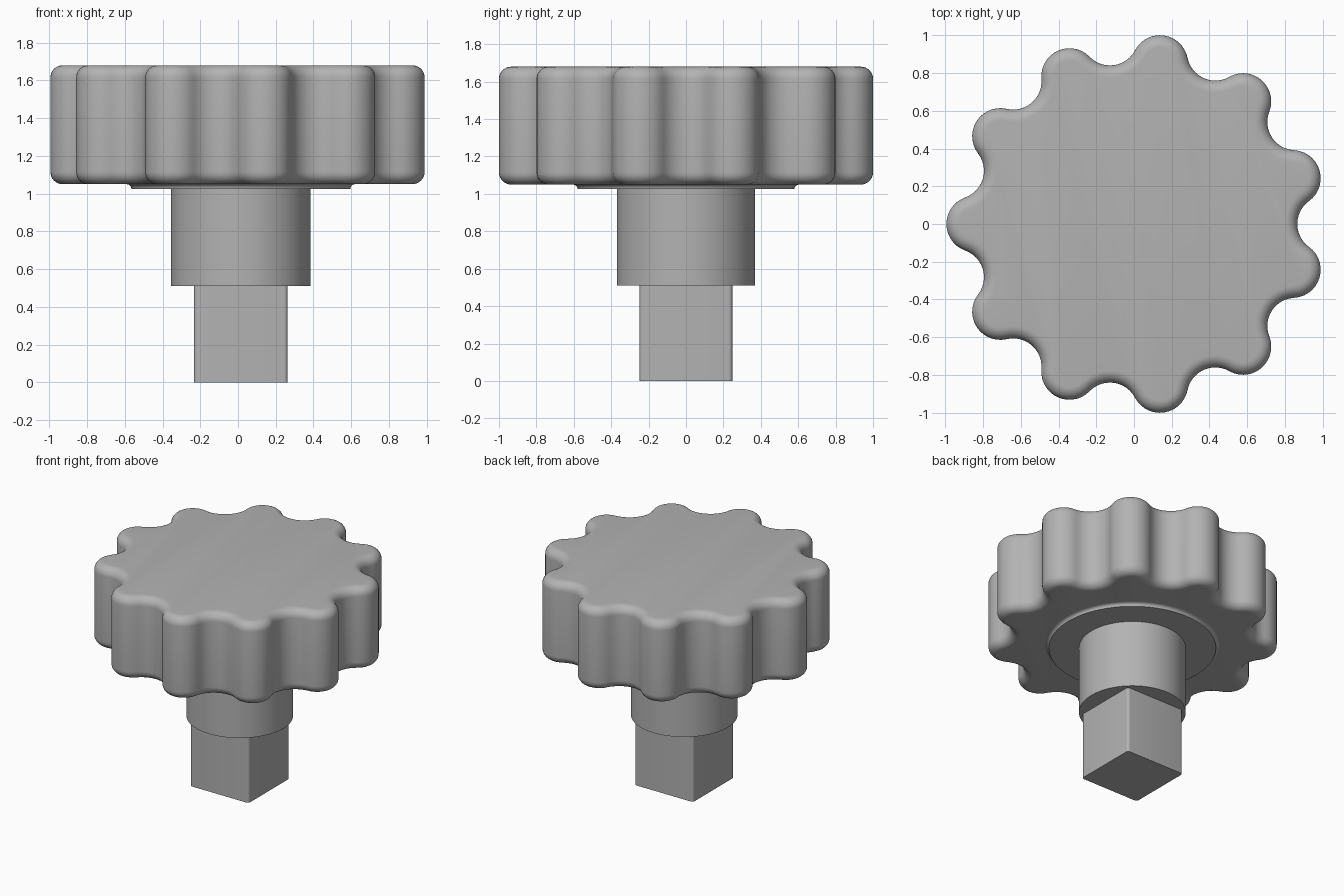
import bpy
import bmesh
from math import sin, cos, pi, atan2, hypot, radians

cube = bpy.data.objects.get("Cube")
if cube:
    bpy.data.objects.remove(cube, do_unlink=True)

CX = 0.015  # axis of the knob, so that the uneven lobes are centred

grey = bpy.data.materials.new("plain grey")
grey.use_nodes = True
COLOUR = (0.45, 0.45, 0.45, 1)
grey.diffuse_color = COLOUR
grey.node_tree.nodes["Principled BSDF"].inputs["Base Color"].default_value = COLOUR


def loft(name, rings, cap_bottom=True, cap_top=False):
    """Skin a stack of (outline, height) rings, listed from bottom to top."""
    bm = bmesh.new()
    loops = [[bm.verts.new((x + CX, y, z)) for x, y in pts] for pts, z in rings]
    for low, high in zip(loops, loops[1:]):
        n = len(low)
        for i in range(n):
            j = (i + 1) % n
            bm.faces.new((low[i], low[j], high[j], high[i]))
    if cap_bottom:
        bm.faces.new(loops[0][::-1])
    if cap_top:
        bm.faces.new(loops[-1])
    mesh = bpy.data.meshes.new(name)
    bm.to_mesh(mesh)
    bm.free()
    mesh.materials.append(grey)
    obj = bpy.data.objects.new(name, mesh)
    bpy.context.collection.objects.link(obj)
    bpy.ops.object.select_all(action="DESELECT")
    obj.select_set(True)
    bpy.context.view_layer.objects.active = obj
    bpy.ops.object.shade_smooth_by_angle(angle=radians(35))
    return obj


def arc(cx, cy, r, start, end, steps):
    angles = [start + (end - start) * i / steps for i in range(steps + 1)]
    return [(cx + r * cos(a), cy + r * sin(a)) for a in angles]


def circle(r, steps=96):
    return arc(0, 0, r, 0, 2 * pi, steps)[:-1]


# Scalloped outline: convex lobes joined by tangent concave valleys
LOBES = 11
LOBE_DIST, LOBE_R = 0.86, 0.149
VALLEY_DIST = 1.0
HALF = pi / LOBES
dx, dy = VALLEY_DIST * cos(HALF) - LOBE_DIST, VALLEY_DIST * sin(HALF)
PHI = atan2(dy, dx)
VALLEY_R = hypot(dx, dy) - LOBE_R


def scallop(inset):
    pts = []
    for k in range(LOBES):
        a = pi + 2 * HALF * k
        b = a + HALF
        pts += arc(LOBE_DIST * cos(a), LOBE_DIST * sin(a),
                   LOBE_R - inset, a - PHI, a + PHI, 14)
        pts += arc(VALLEY_DIST * cos(b), VALLEY_DIST * sin(b), VALLEY_R + inset,
                   a + PHI + pi, a + 2 * HALF - PHI + pi, 12)[1:-1]
    return pts


# Grip with rounded top and bottom rims
BOTTOM, TOP, FILLET, STEPS = 1.05, 1.68, 0.065, 8
rim = [(FILLET * (1 - sin(t)), FILLET * (1 - cos(t)))
       for t in (pi / 2 * i / STEPS for i in range(STEPS + 1))]
rings = [(scallop(d), BOTTOM + h) for d, h in rim]
rings += [(scallop(d), TOP - h) for d, h in rim[::-1]]
rings.sort(key=lambda ring: ring[1])
loft("grip", rings, cap_top=True)

# Shallow collar flaring into the underside of the grip
FLARE = 0.025
collar = [(circle(0.605 - FLARE * cos(t)), 1.025 + FLARE * sin(t))
          for t in (pi / 2 * i / 5 for i in range(6))]
loft("collar", collar)

# Round stem
loft("stem", [(circle(0.37), 0.51), (circle(0.37), 1.025)])

# Square shaft with slightly rounded upright edges
SIDE, ROUND = 0.248, 0.02
square = []
for k in range(4):
    a = pi / 4 + k * pi / 2
    c = (SIDE - ROUND) * 2 ** 0.5
    square += arc(c * cos(a), c * sin(a), ROUND, a - pi / 4, a + pi / 4, 5)
loft("square_shaft", [(square, 0), (square, 0.51)])
